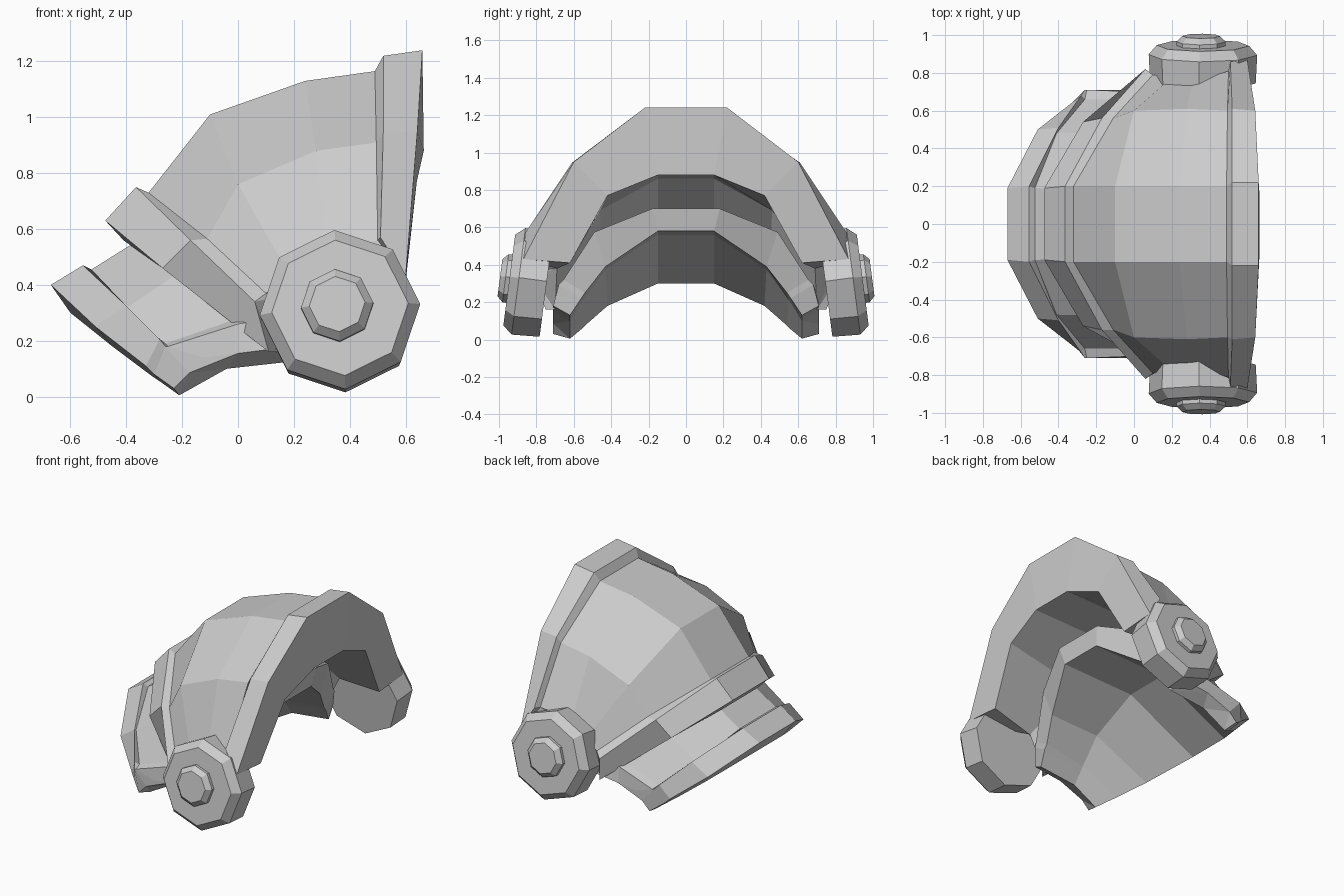
import bpy, bmesh, math
from mathutils import Vector

cube = bpy.data.objects.get("Cube")
if cube:
    bpy.data.objects.remove(cube, do_unlink=True)

# Single grey material
grey = bpy.data.materials.new("plain grey")
grey.use_nodes = True
colour = (0.6, 0.6, 0.6, 1.0)
grey.diffuse_color = colour
grey.node_tree.nodes["Principled BSDF"].inputs["Base Color"].default_value = colour


def finish(name, bm):
    bmesh.ops.recalc_face_normals(bm, faces=bm.faces)
    mesh = bpy.data.meshes.new(name)
    bm.to_mesh(mesh)
    bm.free()
    mesh.materials.append(grey)
    obj = bpy.data.objects.new(name, mesh)
    bpy.context.collection.objects.link(obj)


def shell(name, sections):
    """Loft half arches, mirrored over y, into a closed thick shell.
    The sections run over the outside, then back along the inside."""
    bm = bmesh.new()
    arches = []
    for half in sections:
        pts = [(x, -y, z) for x, y, z in reversed(half)] + list(half)
        arches.append([bm.verts.new(p) for p in pts])
    for i, a in enumerate(arches):
        b = arches[(i + 1) % len(arches)]
        for j in range(len(a) - 1):
            bm.faces.new((a[j], a[j + 1], b[j + 1], b[j]))
    caps = [bm.faces.new([a[k] for a in arches]) for k in (0, -1)]
    bmesh.ops.recalc_face_normals(bm, faces=bm.faces)
    bmesh.ops.triangulate(bm, faces=caps, ngon_method='EAR_CLIP')
    finish(name, bm)


def turned(name, profile, centre, axis, turn, sides=8):
    """Faceted solid of revolution: profile holds (radius, distance along axis)."""
    bm = bmesh.new()
    axis = Vector(axis).normalized()
    up = (Vector((0, 0, 1)) - axis * axis.z).normalized()
    side = axis.cross(up)
    rings = []
    for r, d in profile:
        ring = []
        for k in range(sides):
            a = 2 * math.pi * k / sides + math.radians(turn)
            ring.append(bm.verts.new(Vector(centre) + axis * d
                                     + (up * math.cos(a) + side * math.sin(a)) * r))
        rings.append(ring)
    for a, b in zip(rings, rings[1:]):
        for k in range(sides):
            n = (k + 1) % sides
            bm.faces.new((a[k], a[n], b[n], b[k]))
    bm.faces.new(rings[0])
    bm.faces.new(rings[-1])
    finish(name, bm)


# Upper dome with a raised front lip and back rim (rows: top, middle, bottom)
shell("upper_shell", [
    [(-.475, .19, .63), (-.27, .54, .46), (.11, .75, .16)],    # lip front
    [(-.365, .20, .75), (-.17, .56, .56), (.06, .82, .34)],    # lip ridge
    [(-.32, .20, .73), (-.11, .56, .565), (.10, .79, .37)],    # lip step
    [(-.10, .20, 1.01), (.00, .60, .76), (.17, .75, .46)],     # dome crease
    [(.24, .20, 1.13), (.28, .61, .88), (.31, .75, .51)],
    [(.49, .20, 1.165), (.495, .60, .91), (.50, .81, .56)],    # dome back
    [(.52, .22, 1.22), (.52, .61, .945), (.51, .86, .57)],     # rim front
    [(.66, .22, 1.24), (.642, .60, .95), (.60, .87, .43)],     # rim back
    [(.665, .15, .88), (.64, .42, .77), (.60, .62, .41)],      # inside
    [(.00, .15, .86), (.08, .46, .69), (.26, .69, .38)],
    [(-.41, .15, .56), (-.22, .45, .42), (.14, .70, .16)],
])

# Lower hood with a raised border along the front and the bottom ends
# (rows: top, middle, panel edge, border edge, bottom)
shell("lower_shell", [
    [(-.67, .19, .40), (-.51, .50, .25), (-.33, .64, .11), (-.30, .66, .08), (-.23, .71, .03)],
    [(-.555, .20, .47), (-.40, .51, .325), (-.28, .68, .205), (-.26, .71, .18), (-.175, .71, .085)],
    [(-.525, .19, .455), (-.41, .48, .31), (-.26, .66, .19), (-.25, .71, .18), (-.127, .71, .14)],
    [(-.15, .18, .69), (-.04, .49, .56), (.00, .66, .28), (.00, .70, .26), (.00, .71, .155)],
    [(.45, .18, .70), (.32, .49, .575), (.24, .655, .32), (.23, .68, .295), (.20, .71, .18)],
    [(.43, .15, .58), (.30, .43, .39), (.25, .54, .25), (.25, .56, .22), (.23, .62, .13)],
    [(-.10, .15, .56), (-.06, .43, .375), (-.05, .55, .21), (-.05, .57, .18), (-.04, .62, .10)],
    [(-.60, .15, .30), (-.45, .42, .18), (-.31, .54, .075), (-.28, .56, .055), (-.21, .62, .005)],
])

# Octagonal pivot discs with bevelled knobs on both sides
for s, label in ((1, "back"), (-1, "front")):
    axis = (0, s, .13)
    turned(label + "_pivot_disc", [(.28, -.20), (.288, -.05), (.245, 0)],
           (.365, s * .945, .318), axis, -4 * s)
    turned(label + "_pivot_knob", [(.13, -.02), (.13, .02), (.10, .05)],
           (.355, s * .945, .325), axis, -4 * s)
